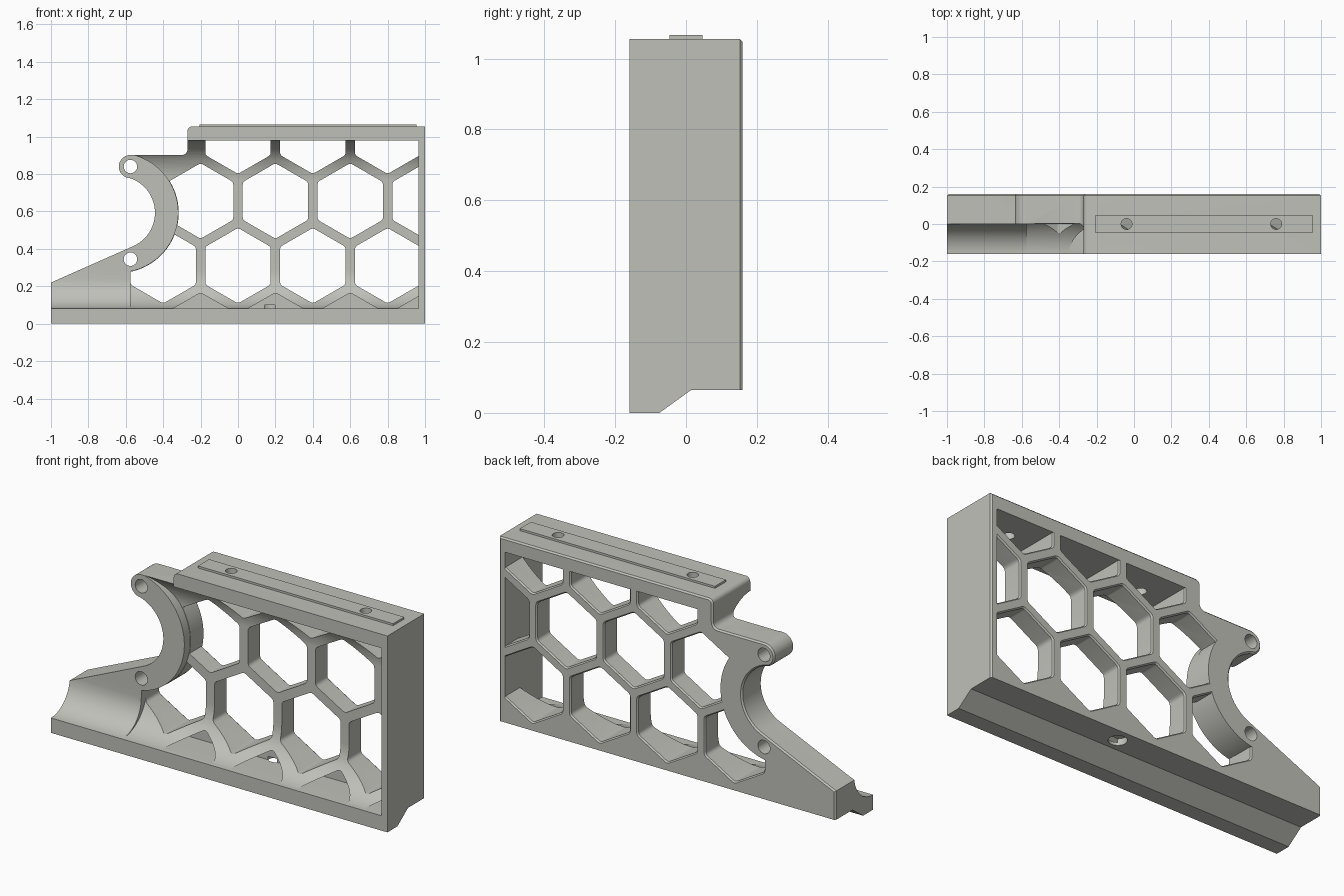
import bpy, bmesh, math
from mathutils import Vector

if "Cube" in bpy.data.objects:
    bpy.data.objects.remove(bpy.data.objects["Cube"])

grey = bpy.data.materials.new("warm_grey")
grey.diffuse_color = (0.53, 0.53, 0.49, 1)
grey.use_nodes = True
grey.node_tree.nodes["Principled BSDF"].inputs["Base Color"].default_value = grey.diffuse_color


def add_prism(bm, pts, axis, a, b):
    """Extrude a 2D outline along x (points y,z), y (points x,z) or z (points x,y)."""
    place = {"x": lambda u, v: (a, u, v), "y": lambda u, v: (u, a, v), "z": lambda u, v: (u, v, a)}[axis]
    step = {"x": (b - a, 0, 0), "y": (0, b - a, 0), "z": (0, 0, b - a)}[axis]
    low = [bm.verts.new(place(*p)) for p in pts]
    high = [bm.verts.new(v.co + Vector(step)) for v in low]
    n = len(pts)
    faces = [bm.faces.new(low), bm.faces.new(high)]
    faces += [bm.faces.new((low[i], low[(i + 1) % n], high[(i + 1) % n], high[i])) for i in range(n)]
    bmesh.ops.recalc_face_normals(bm, faces=faces)
    return low, high


def finish(name, bm, cutter=False):
    me = bpy.data.meshes.new(name)
    bm.to_mesh(me)
    bm.free()
    me.materials.append(grey)
    ob = bpy.data.objects.new(name, me)
    bpy.context.collection.objects.link(ob)
    ob.hide_render = cutter
    return ob


def prism(name, pts, axis, a, b):
    bm = bmesh.new()
    add_prism(bm, pts, axis, a, b)
    return finish(name, bm, True)


def boolean(ob, other, op):
    """Apply a boolean and discard the helper."""
    mod = ob.modifiers.new("cut", "BOOLEAN")
    mod.operation, mod.object, mod.solver = op, other, "EXACT"
    bpy.context.view_layer.objects.active = ob
    bpy.ops.object.modifier_apply(modifier=mod.name)
    bpy.data.objects.remove(other)


def arc(cx, cy, r, start, end, n):
    return [(cx + r * math.cos(math.radians(start + (end - start) * i / n)),
             cy + r * math.sin(math.radians(start + (end - start) * i / n))) for i in range(n + 1)]


def disc(cx, cy, r, n=48):
    return arc(cx, cy, r, 0, 360, n)[:-1]


def rect(a, b, c, d):
    return [(a, b), (c, b), (c, d), (a, d)]


RING = (-0.639, 0.593)
PIVOTS = [(-0.575, 0.84), (-0.575, 0.345)]
FOOT = [(-0.3, 0), (-0.075, 0), (0.015, 0.065), (0.3, 0.065)]

# Main channel section: foot, web and top block joined by concave fillets
section = FOOT + [(0.3, 1.055), (-0.3, 1.055), (-0.3, 0.98)]
section += arc(-0.16, 0.77, 0.21, 90, 0, 16) + arc(-0.16, 0.29, 0.21, 0, -90, 16) + [(-0.3, 0.08)]
body = prism("honeycomb_bracket", section, "x", -1.1, 1.1)
body.hide_render = False

# Thicker left shoulder, round clamp ring, arm tip and end wall
shoulder = FOOT + [(0.3, 0.45), (0, 0.45)] + arc(-0.16, 0.24, 0.16, 0, -90, 14) + [(-0.3, 0.08)]
boolean(body, prism("shoulder", shoulder, "x", -1.1, -0.575), "UNION")
boolean(body, prism("ring", disc(*RING, 0.32, 96), "y", 0, 0.25), "UNION")
boolean(body, prism("arm_tip", disc(*PIVOTS[0], 0.064), "y", 0, 0.26), "UNION")
boolean(body, prism("end_wall", rect(0.965, 0.07, 1.2, 1.04), "y", -0.28, 0.28), "UNION")

# Side outline trims everything, with a chamfered back edge
outline = [(-1, -0.1), (1, -0.1), (1, 1.1), (1, 1.055)][:2] + [(1, 1.055)]
outline += arc(-0.245, 1.03, 0.025, 90, 180, 5) + arc(-0.3, 0.932, 0.03, 0, -90, 6)
outline += arc(*PIVOTS[0], 0.062, 90, 255, 18)
outline += arc(*RING, 0.195, 74, -66, 40) + [(-1, 0.22)]
bm = bmesh.new()
low, high = add_prism(bm, outline, "y", -0.16, 0.16)
rim = [e for e in bm.edges if all(v in high for v in e.verts)]
bmesh.ops.bevel(bm, geom=rim, offset=0.008, segments=1, affect="EDGES")
boolean(body, finish("outline", bm, True), "INTERSECT")


# Hexagonal cells with rounded corners
def cell(cx, cz, extra=0.0):
    pts = []
    corner = 0.025
    r = 0.202 - corner * 2 / math.sqrt(3) + extra
    for k in range(6):
        a = 90 + 60 * k
        ux, uz = math.cos(math.radians(a)), math.sin(math.radians(a))
        pts += arc(cx + r * ux, cz + r * uz, corner, a - 30, a + 30, 4)
    return pts


ROW = 0.3464
through = [(x, 0.31) for x in (-0.4, 0, 0.4, 0.8)]
through += [(x, 0.31 + ROW) for x in (-0.2, 0.2, 0.6, 1.0)]
through += [(x, 0.31 + 2 * ROW) for x in (0, 0.4, 0.8)]
bm = bmesh.new()
for c in through:
    low, high = add_prism(bm, cell(*c), "y", -0.25, 0.152)
    # flared back rim of each cell
    top = next(f for f in bm.faces if set(f.verts) == set(high))
    new = bmesh.ops.extrude_face_region(bm, geom=[top])
    bmesh.ops.delete(bm, geom=[top], context="FACES_ONLY")
    for v in [g for g in new["geom"] if isinstance(g, bmesh.types.BMVert)]:
        v.co.x = c[0] + (v.co.x - c[0]) * 1.07
        v.co.z = c[1] + (v.co.z - c[1]) * 1.07
        v.co.y = 0.168
bmesh.ops.recalc_face_normals(bm, faces=bm.faces)
cells = finish("cells", bm, True)
boolean(cells, prism("window", rect(-0.62, 0.08, 0.965, 0.98), "y", -0.3, 0.3), "INTERSECT")
boolean(cells, prism("ring_keep", disc(*RING, 0.322, 96), "y", -0.4, 0.4), "DIFFERENCE")
boolean(body, cells, "DIFFERENCE")

# Blind pockets in the lower fillet
bm = bmesh.new()
for x in (-0.2, 0.2, 0.6, 1.0):
    add_prism(bm, cell(x, 0.31 - ROW), "y", -0.25, 0.05)
pockets = finish("pockets", bm, True)
boolean(pockets, prism("pocket_window", rect(-0.5, 0.081, 0.964, 0.4), "y", -0.3, 0.3), "INTERSECT")
boolean(body, pockets, "DIFFERENCE")

# Pivot holes and the blind hole under the foot
for p in PIVOTS:
    boolean(body, prism("pivot_hole", disc(*p, 0.036, 32), "y", -0.3, 0.3), "DIFFERENCE")
boolean(body, prism("foot_hole", disc(0.17, 0.085, 0.045, 32), "z", -0.05, 0.1), "DIFFERENCE")

# Raised rail along the top, drilled together with the body
rail = prism("top_rail", rect(-0.205, -0.047, 0.955, 0.047), "z", 1.05, 1.066)
rail.hide_render = False
for x in (-0.04, 0.76):
    for ob in (body, rail):
        boolean(ob, prism("screw_hole", disc(x, 0, 0.029, 32), "z", 0.93, 1.2), "DIFFERENCE")

for ob in (body, rail):
    bpy.ops.object.select_all(action="DESELECT")
    ob.select_set(True)
    bpy.context.view_layer.objects.active = ob
    bpy.ops.object.shade_smooth_by_angle(angle=math.radians(25))
